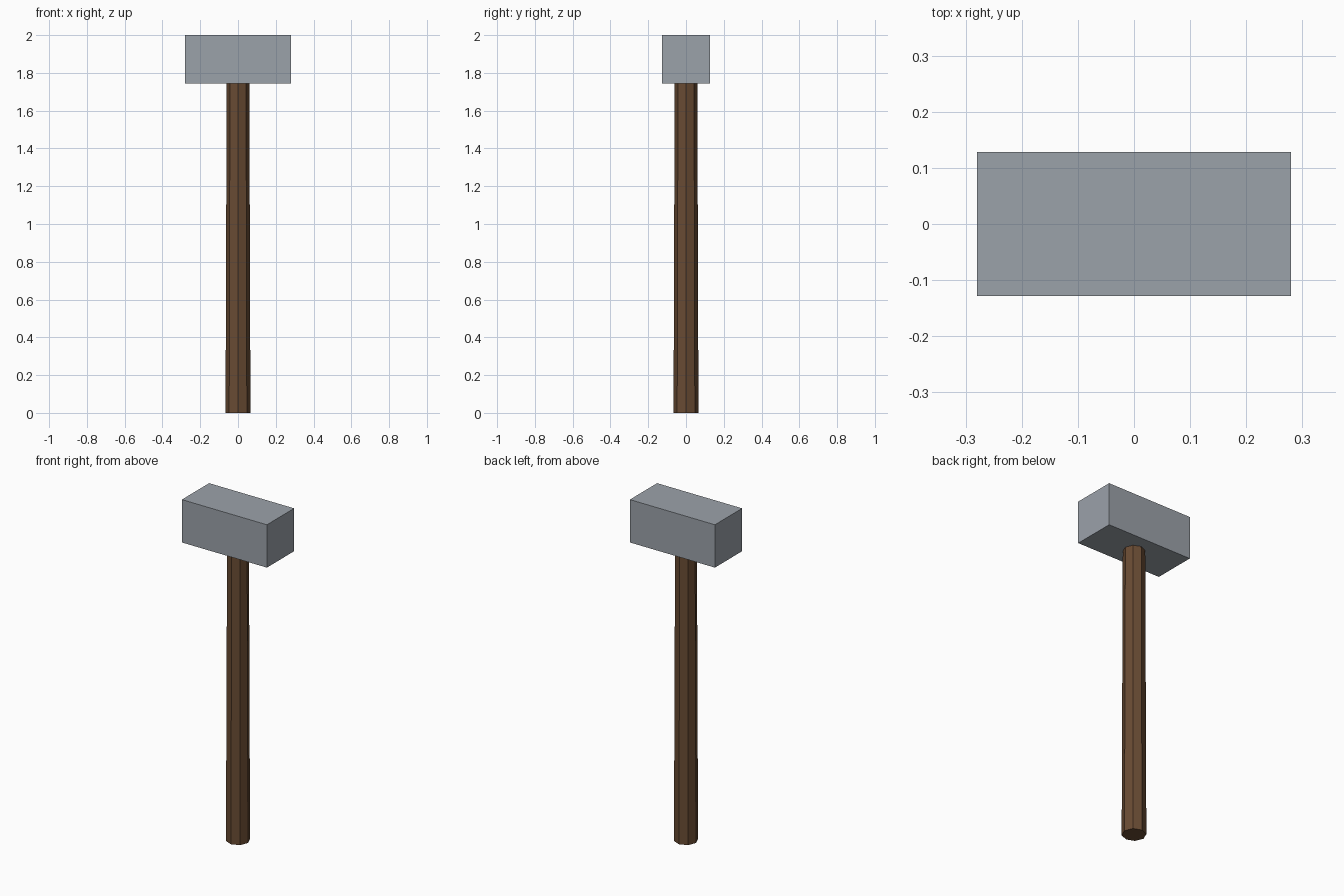
import bpy
import math

cube = bpy.data.objects.get("Cube")
if cube:
    bpy.data.objects.remove(cube, do_unlink=True)


def make_material(name, rgb):
    mat = bpy.data.materials.new(name)
    mat.use_nodes = True
    mat.diffuse_color = (*rgb, 1)
    mat.node_tree.nodes["Principled BSDF"].inputs["Base Color"].default_value = (*rgb, 1)
    return mat


def finish(name, mat):
    obj = bpy.context.object
    obj.name = name
    obj.data.materials.append(mat)
    bpy.ops.object.transform_apply(location=True, rotation=True, scale=True)
    return obj


steel = make_material("steel grey", (0.33, 0.36, 0.40))
wood = make_material("brown wood", (0.14, 0.07, 0.033))

HEAD_BOTTOM, TOP = 1.745, 2.0

# Tapered eight-sided handle, with corners on the x and y axes
bpy.ops.mesh.primitive_cone_add(vertices=8, radius1=0.066, radius2=0.06,
                                depth=HEAD_BOTTOM, location=(0, 0, HEAD_BOTTOM / 2))
finish("handle", wood)

# Block head
bpy.ops.mesh.primitive_cube_add(size=1, location=(0, 0, (HEAD_BOTTOM + TOP) / 2))
bpy.context.object.scale = (0.56, 0.256, TOP - HEAD_BOTTOM)
finish("hammer_head", steel)
